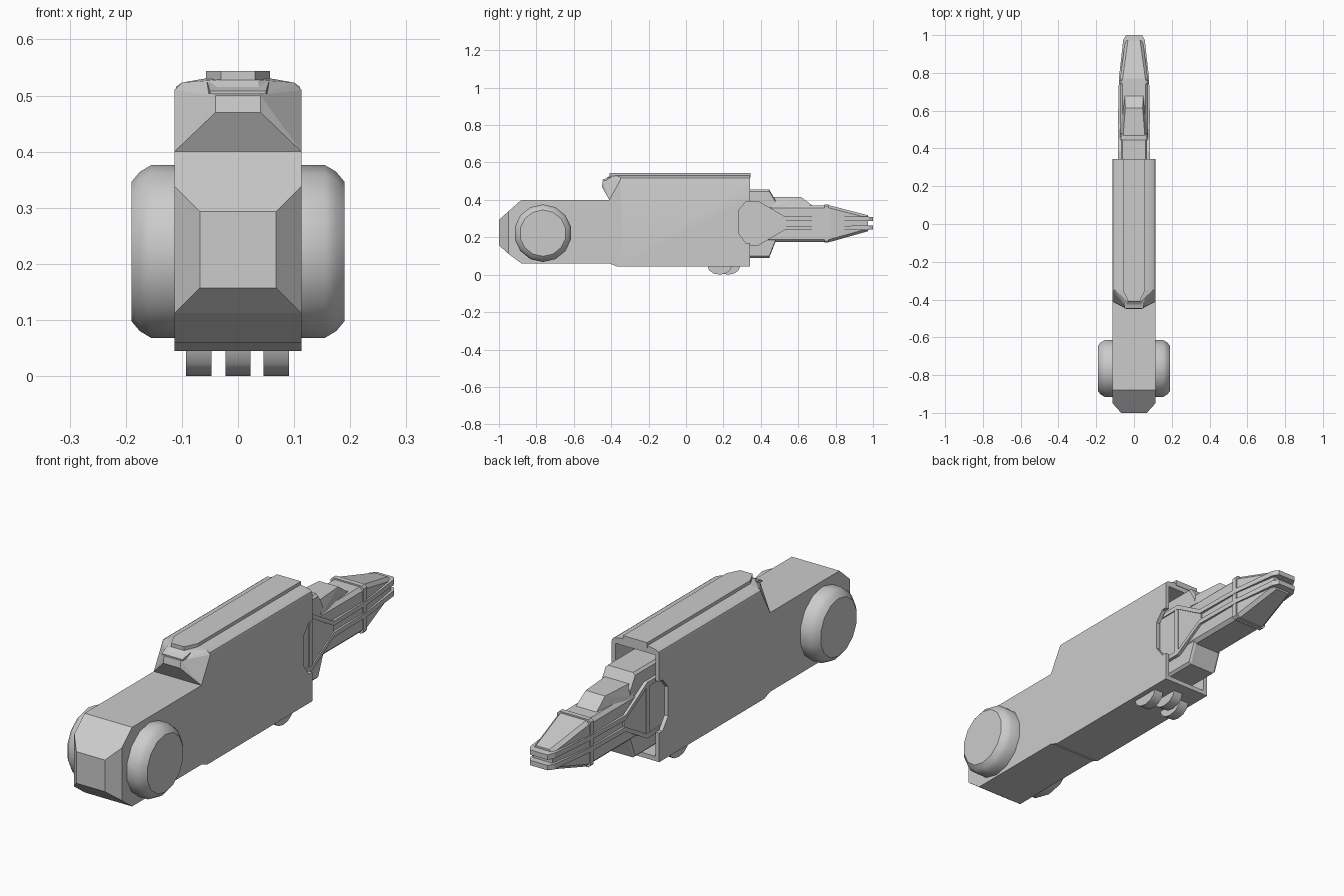
import bpy, bmesh
from math import cos, sin, pi, radians

if "Cube" in bpy.data.objects:
    bpy.data.objects.remove(bpy.data.objects["Cube"])


def finish(name, bm, smooth=None):
    bmesh.ops.recalc_face_normals(bm, faces=bm.faces)
    me = bpy.data.meshes.new(name)
    bm.to_mesh(me)
    bm.free()
    ob = bpy.data.objects.new(name, me)
    bpy.context.collection.objects.link(ob)
    if smooth:
        me.shade_smooth()
        me.set_sharp_from_angle(angle=radians(smooth))
    return ob


def skin(name, rings, smooth=None):
    """Join equal-length point rings and cap both ends."""
    bm = bmesh.new()
    vs = [[bm.verts.new(p) for p in r] for r in rings]
    n = len(vs[0])
    for a, b in zip(vs, vs[1:]):
        for i in range(n):
            j = (i + 1) % n
            bm.faces.new((a[i], a[j], b[j], b[i]))
    bm.faces.new(vs[0])
    bm.faces.new(vs[-1])
    return finish(name, bm, smooth)


def loft(name, stations, c=0):
    """Stations are (y, z low, z high, half width); c chamfers the corners."""
    rings = []
    for y, lo, hi, w in stations:
        if c:
            q = [(w, lo + c), (w, hi - c), (w - c, hi), (c - w, hi),
                 (-w, hi - c), (-w, lo + c), (c - w, lo), (w - c, lo)]
        else:
            q = [(w, lo), (w, hi), (-w, hi), (-w, lo)]
        rings.append([(x, y, z) for x, z in q])
    return skin(name, rings)


def hull(name, half):
    """Convex solid from points mirrored across x."""
    bm = bmesh.new()
    for x, y, z in half:
        bm.verts.new((x, y, z))
        bm.verts.new((-x, y, z))
    res = bmesh.ops.convex_hull(bm, input=bm.verts)
    bmesh.ops.dissolve_limit(bm, angle_limit=0.01, verts=bm.verts, edges=bm.edges)
    return finish(name, bm)


def prism(name, yz, x0, x1, smooth=None):
    return skin(name, [[(x, y, z) for y, z in yz] for x in (x0, x1)], smooth)


def cut(ob, cutter):
    m = ob.modifiers.new("cut", 'BOOLEAN')
    m.operation = 'DIFFERENCE'
    m.solver = 'EXACT'
    m.object = cutter
    cutter.hide_render = True
    cutter.hide_set(True)


# Lower arm with its faceted front end
loft("front_arm", [(-1, .157, .293, .068), (-.95, .112, .338, .113),
                   (-.88, .06, .40, .113), (-.41, .06, .40, .113),
                   (-.37, .045, .40, .113), (-.345, .045, .40, .113)])

# Main housing with rounded top, hollow at the back
half = [(.113, .045), (.113, .505), (.110, .516), (.10, .523), (.06, .53)]
section = half + [(-x, z) for x, z in reversed(half)]
body = skin("housing", [[(x, y, z) for x, z in section] for y in (-.35, .343)], 35)
cut(body, loft("cavity_cutter", [(.22, .065, .50, .095), (.40, .065, .50, .095)]))
cut(body, prism("notch_cutter", [(.40, .17), (.32, .17), (.282, .22), (.282, .345),
                                 (.32, .39), (.40, .39)], -.2, .2))

# Sloped nose of the housing
hull("housing_nose", [(.113, -.41, .40), (.113, -.349, .40), (.04, -.45, .47),
                      (.04, -.445, .50), (.113, -.349, .51), (.10, -.349, .523),
                      (.035, -.41, .528), (.06, -.349, .53)])
loft("nose_lip", [(-.447, .503, .508, .05), (-.40, .503, .524, .055)])

# Top rail with tapered front
loft("top_rail", [(-.41, .52, .544, .03), (-.355, .52, .544, .057),
                  (.345, .52, .544, .057)])

# Side discs
for s, side in ((-1, "left"), (1, "right")):
    rings = []
    for x, r in ((.10, .154), (.155, .154), (.175, .142), (.19, .124)):
        rings.append([(s * x, -.765 + r * cos(2 * pi * (i + .5) / 14),
                       .222 + r * sin(2 * pi * (i + .5) / 14)) for i in range(14)])
    skin(side + "_disc", rings, 35)

# Three rounded tabs underneath
for x, y in ((-.07, .18), (0, .225), (.068, .18)):
    arc = [(y - .065 * cos(pi * i / 6), .046 - .046 * sin(pi * i / 6)) for i in range(7)]
    prism("bottom_tab", arc, x - .0225, x + .0225, 35)

# Muzzle core: rear block, middle and tapered tip
loft("muzzle_block", [(.20, .09, .455, .07), (.445, .09, .455, .07),
                      (.478, .175, .40, .07)], .01)
loft("muzzle_core", [(.22, .175, .37, .074), (.77, .175, .37, .074),
                     (.972, .232, .318, .046)], .014)
hull("muzzle_top_wedge", [(.075, .46, .36), (.05, .69, .36), (.058, .46, .415),
                          (.046, .615, .415), (.048, .675, .37)])

# Side cheek plate seen through the housing notch
loft("cheek_plate", [(.25, .17, .38, .08), (.385, .165, .385, .08),
                     (.535, .255, .295, .08)])

# Paired ribs mirrored about the jaw line, and the upright bands
path = [(.25, .375, .395, .085), (.385, .375, .395, .085), (.53, .29, .31, .085),
        (.77, .29, .31, .08), (.975, .287, .31, .057), (1.0, .287, .308, .042)]
loft("upper_rib", path)
loft("lower_rib", [(y, .55 - hi, .55 - lo, w) for y, lo, hi, w in path])
for y, lo, hi, w in ((.365, .165, .385, .084), (.74, .171, .376, .079)):
    loft("upright_band", [(y, lo, hi, w), (y + .022, lo, hi, w)], .01)
